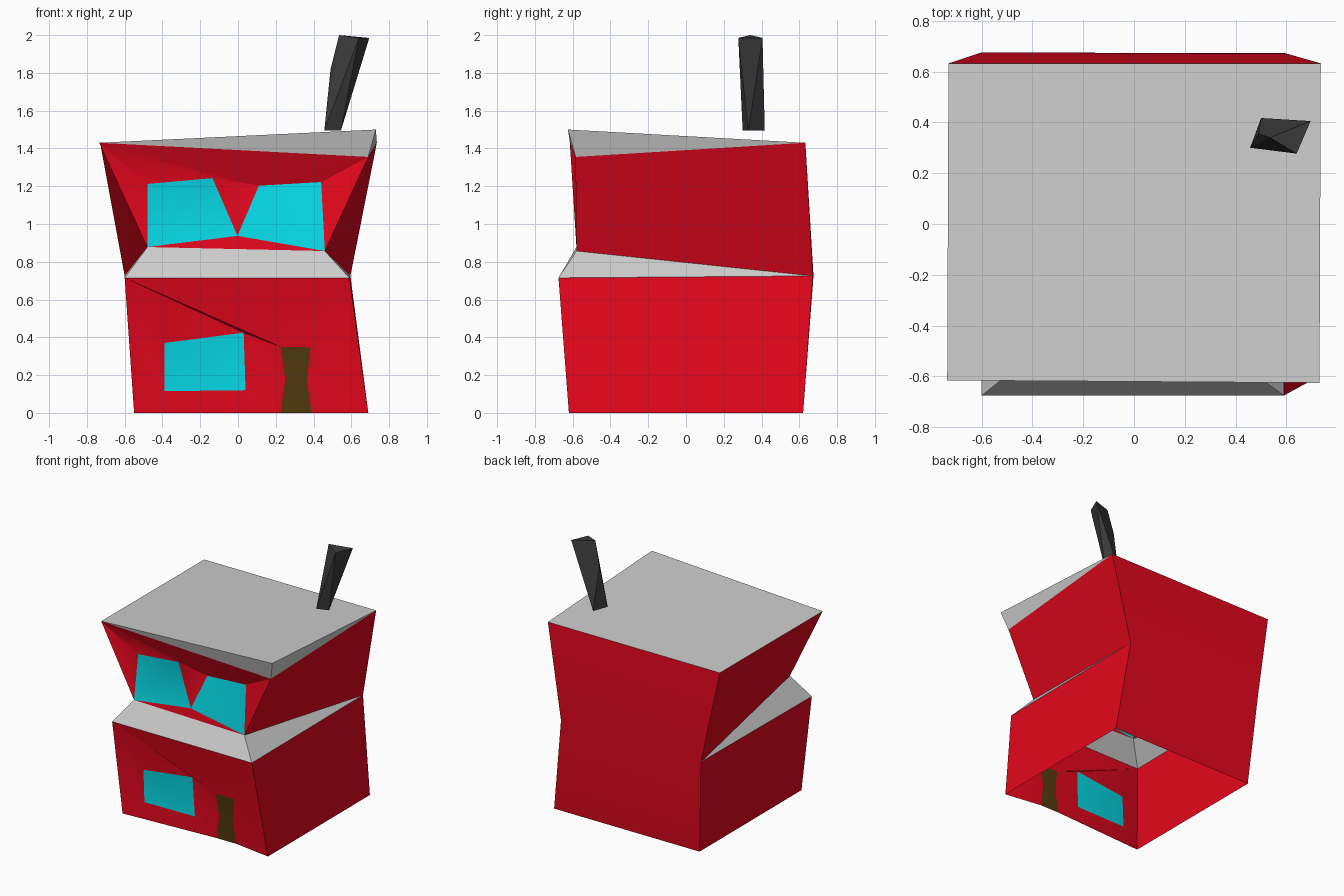
import bpy
import bmesh
import math
from mathutils import Vector

if "Cube" in bpy.data.objects:
    bpy.data.objects.remove(bpy.data.objects["Cube"])


def material(name, rgb):
    m = bpy.data.materials.new(name)
    m.diffuse_color = (*rgb, 1.0)
    m.use_nodes = True
    m.node_tree.nodes["Principled BSDF"].inputs["Base Color"].default_value = m.diffuse_color
    return m


RED = material("red_wall", (0.77, 0.002, 0.012))
GREY = material("light_grey", (0.61, 0.61, 0.61))
CYAN = material("cyan_glass", (0.002, 0.72, 0.82))
BROWN = material("brown_door", (0.085, 0.042, 0.004))
DARK = material("dark_grey", (0.045, 0.045, 0.045))


def build(name, pts, centre, groups, smooth=False):
    """Make one sheet part; groups = [(material, 'a b c, d e f g')], faces turned away from centre."""
    bm = bmesh.new()
    vs = {}
    mesh = bpy.data.meshes.new(name)
    for slot, (mat, faces) in enumerate(groups):
        mesh.materials.append(mat)
        for face in faces.split(","):
            for k in face.split():
                if k not in vs:
                    vs[k] = bm.verts.new(pts[k])
            f = bm.faces.new([vs[k] for k in face.split()])
            f.material_index = slot
            f.smooth = smooth
            f.normal_update()
            if f.normal.dot(f.calc_center_median() - Vector(centre)) < 0:
                f.normal_flip()
    bm.to_mesh(mesh)
    bm.free()
    if smooth:
        mesh.set_sharp_from_angle(angle=math.radians(30))
    ob = bpy.data.objects.new(name, mesh)
    bpy.context.collection.objects.link(ob)
    return ob


# Shared corners: ground (g), middle (m), shelf (s), eaves (e), roof (r); front/back, left/right
P = {
    "gfl": (-0.55, -0.62, 0), "gfr": (0.69, -0.62, 0),
    "gbl": (-0.55, 0.62, 0), "gbr": (0.69, 0.62, 0),
    "mfl": (-0.60, -0.675, 0.715), "mfr": (0.59, -0.675, 0.715),
    "mbl": (-0.60, 0.675, 0.725), "mbr": (0.595, 0.672, 0.725),
    "sfl": (-0.48, -0.58, 0.878), "sfr": (0.46, -0.58, 0.857),
    "efr": (0.69, -0.585, 1.355),
    "rfl": (-0.735, -0.615, 1.43), "rfr": (0.73, -0.625, 1.50),
    "rbl": (-0.73, 0.632, 1.43), "rbr": (0.735, 0.632, 1.43),
}

# Lower front wall: window and door outlines are slightly sunk into the wall
outline = {
    "wtl": (-0.39, 0.37), "wtr": (0.03, 0.425), "wbr": (0.04, 0.12), "wbl": (-0.39, 0.115),
    "dtl": (0.225, 0.35), "dtr": (0.385, 0.347), "dmr": (0.365, 0.18),
    "dbr": (0.39, 0.0), "dbl": (0.225, 0.0), "dml": (0.25, 0.18),
}
for k, (x, z) in outline.items():
    P[k] = (x, -0.576 - 0.05 * z, z)

build("lower_storey", P, (0, 0, 0.35), [
    (RED, "gfl gbl mbl mfl, gfr gbr mbr mfr,"
          "mfl gfl wbl wtl, gfl dbl wbr wbl, dbl dml dtl wtr wbr,"
          "mfl wtl wtr, mfl wtr dtl, mfl dtl dtr mfr, mfr dtr dmr gfr, dmr dbr gfr"),
    (CYAN, "wtl wtr wbr wbl"),
    (BROWN, "dtl dtr dmr dml, dml dmr dbr dbl"),
], smooth=True)

# Back wall, bent gently at mid height
build("back_wall", P, (0, 0, 0.7), [
    (RED, "gbl gbr mbr mbl, mbl mbr rbr rbl"),
], smooth=True)

# Ledge between the storeys
build("ledge", P, (0, 0, 0.5), [
    (GREY, "mfl mfr sfr sfl, mfl sfl mbl, mfr sfr mbr"),
])

# Upper storey with two slanted windows meeting at a point, their tops leaning back
for k, (x, z) in {"ltl": (-0.48, 1.212), "ltr": (-0.135, 1.243),
                  "rtl": (0.11, 1.203), "rtr": (0.44, 1.222)}.items():
    P[k] = (x, -0.53, z)
P["apex"] = (-0.003, -0.57, 0.937)

build("upper_storey", P, (0, 0, 1.1), [
    (RED, "sfl mbl rbl rfl, sfr mbr rbr efr,"
          "rfl sfl ltl, rfl ltl ltr, rfl ltr rtl efr, ltr apex rtl,"
          "efr rtl rtr, efr rtr sfr, sfl sfr apex"),
    (CYAN, "sfl apex ltr ltl, sfr apex rtl rtr"),
], smooth=True)

# Wedge-shaped roof
build("roof", P, (0, 0, 1.2), [
    (GREY, "rfl rfr rbr rbl, rfl efr rfr, rfr efr rbr"),
])

# Crooked three-sided chimney
C = {
    "p": (0.457, 0.30, 1.495), "q": (0.50, 0.417, 1.495), "r": (0.545, 0.33, 1.495),
    "a": (0.535, 0.34, 2.0), "b": (0.695, 0.405, 1.985), "c": (0.64, 0.277, 1.985),
    "d": (0.49, 0.355, 1.82),
}
build("chimney", C, (0.55, 0.345, 1.75), [
    (DARK, "p q d, q b d, b a d, a p d, q r b, r c b, p r c, p c a, a b c, p q r"),
])
